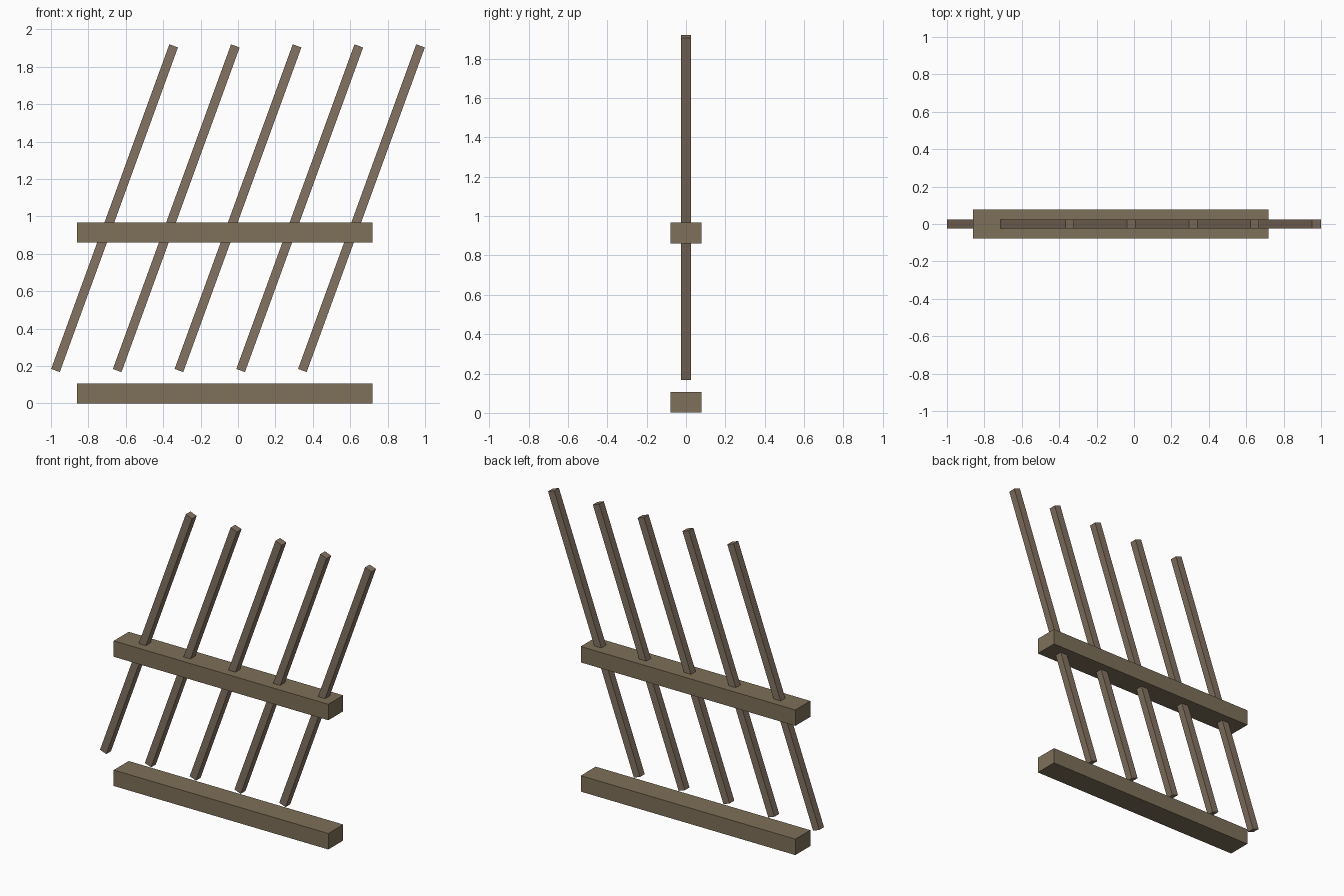
import bpy
from math import radians
from mathutils import Matrix

if "Cube" in bpy.data.objects:
    bpy.data.objects.remove(bpy.data.objects["Cube"])


def make_material(name, color):
    mat = bpy.data.materials.new(name)
    mat.diffuse_color = color
    mat.use_nodes = True
    mat.node_tree.nodes["Principled BSDF"].inputs["Base Color"].default_value = mat.diffuse_color
    return mat


def box(name, center, size, mat, tilt=0.0):
    bpy.ops.mesh.primitive_cube_add(size=1)
    obj = bpy.context.object
    obj.name = name
    obj.data.transform(Matrix.Translation(center)
                       @ Matrix.Rotation(tilt, 4, 'Y')
                       @ Matrix.Diagonal((*size, 1)))
    obj.data.materials.append(mat)
    return obj


rail_wood = make_material("rail_wood", (0.21, 0.16, 0.10, 1))
bar_wood = make_material("bar_wood", (0.23, 0.17, 0.12, 1))

# Horizontal rails: one on the ground, one at mid height
for name, z in (("lower_rail", 0.054), ("upper_rail", 0.914)):
    box(name, (-0.07, 0, z), (1.58, 0.157, 0.106), rail_wood)

# Five slanted bars passing through the upper rail
for i in range(5):
    box(f"slanted_bar_{i + 1}", ((i - 2) * 0.33, 0, 1.044),
        (0.049, 0.049, 1.847), bar_wood, tilt=radians(20))
